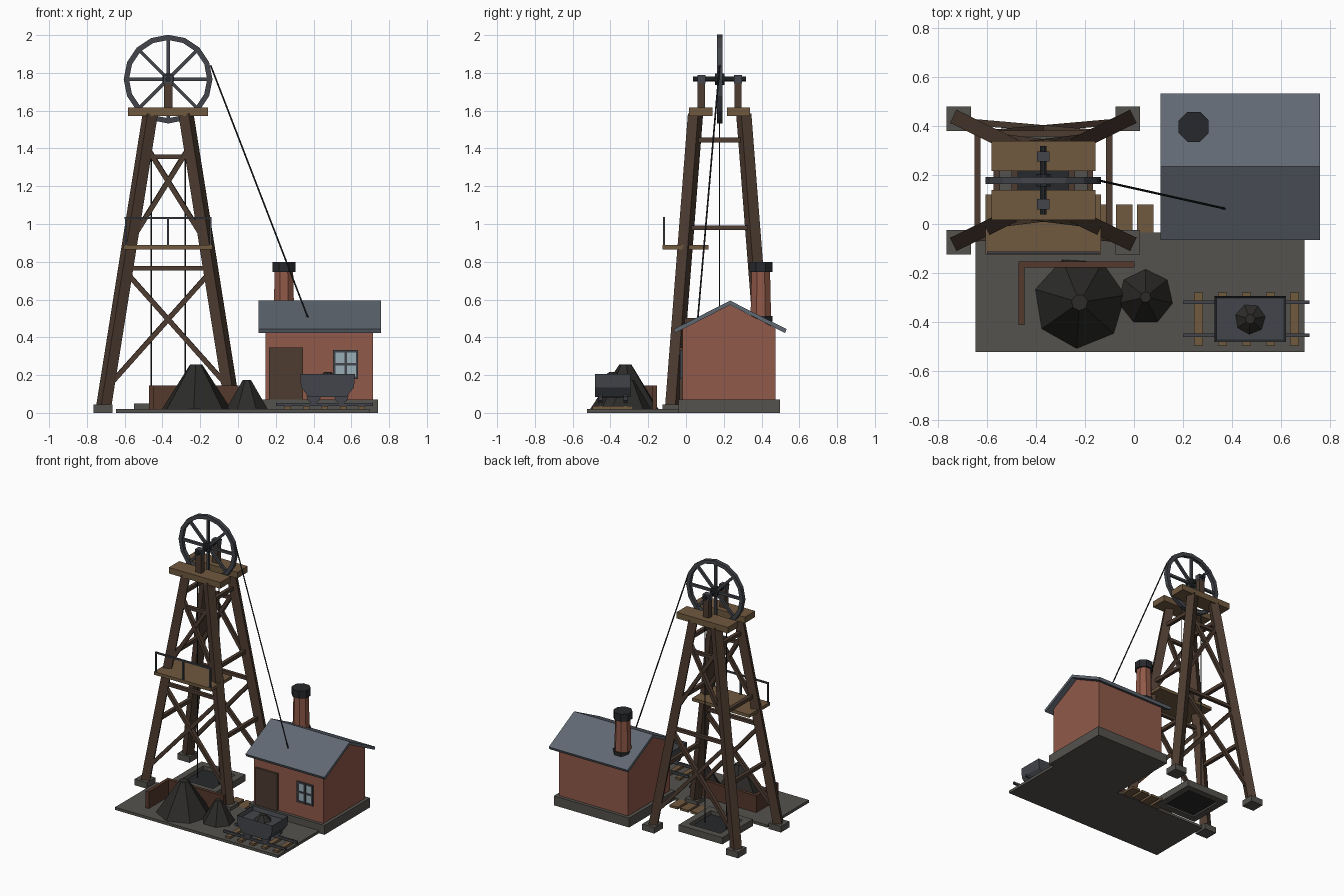
import bpy, bmesh, math
from mathutils import Vector, Matrix

if "Cube" in bpy.data.objects:
    bpy.data.objects.remove(bpy.data.objects["Cube"])


def mat(name, rgb):
    m = bpy.data.materials.new(name)
    m.diffuse_color = (*rgb, 1)
    m.use_nodes = True
    m.node_tree.nodes["Principled BSDF"].inputs["Base Color"].default_value = m.diffuse_color
    return m


TIMBER = mat("dark_timber", (0.075, 0.045, 0.03))
PLANK = mat("plank", (0.16, 0.10, 0.05))
RUST = mat("board", (0.09, 0.04, 0.025))
IRON = mat("iron", (0.055, 0.06, 0.07))
BLACK = mat("black_iron", (0.02, 0.022, 0.025))
STONE = mat("stone", (0.09, 0.085, 0.075))
BRICK = mat("brick", (0.28, 0.10, 0.065))
SLATE = mat("slate", (0.12, 0.14, 0.17))
COAL = mat("coal", (0.025, 0.024, 0.022))
GLASS = mat("glass", (0.32, 0.42, 0.47))


def finish(name, bm, material):
    bmesh.ops.recalc_face_normals(bm, faces=bm.faces)
    me = bpy.data.meshes.new(name)
    bm.to_mesh(me)
    bm.free()
    me.materials.append(material)
    ob = bpy.data.objects.new(name, me)
    bpy.context.collection.objects.link(ob)
    return ob


def box(name, x0, x1, y0, y1, z0, z1, material):
    bm = bmesh.new()
    m = Matrix.Translation(((x0 + x1) / 2, (y0 + y1) / 2, (z0 + z1) / 2))
    bmesh.ops.create_cube(bm, size=1, matrix=m @ Matrix.Diagonal((x1 - x0, y1 - y0, z1 - z0, 1)))
    return finish(name, bm, material)


def beam(name, a, b, w, material, sides=4, r2=None):
    """Bar from a to b; four sides gives a square timber of width w, otherwise w is the diameter."""
    a, b = Vector(a), Vector(b)
    d = b - a
    k = 1 / math.cos(math.pi / 4) if sides == 4 else 1
    r = w / 2 * k
    bm = bmesh.new()
    m = Matrix.Translation((a + b) / 2) @ d.to_track_quat('Z', 'Y').to_matrix().to_4x4()
    bmesh.ops.create_cone(bm, cap_ends=True, segments=sides, radius1=r, radius2=r if r2 is None else r2,
                          depth=d.length, matrix=m @ Matrix.Rotation(math.pi / sides, 4, 'Z'))
    return finish(name, bm, material)


def prism(name, pts, axis, lo, hi, material):
    """Extrude a 2D profile along x (profile y,z) or y (profile x,z)."""
    bm = bmesh.new()
    vs = [bm.verts.new((lo, p, q) if axis == 'x' else (p, lo, q)) for p, q in pts]
    f = bm.faces.new(vs)
    ext = bmesh.ops.extrude_face_region(bm, geom=[f])
    move = Vector((hi - lo, 0, 0) if axis == 'x' else (0, hi - lo, 0))
    bmesh.ops.translate(bm, vec=move, verts=[v for v in ext['geom'] if isinstance(v, bmesh.types.BMVert)])
    return finish(name, bm, material)


def heap(name, x, y, z0, z1, r, rt, turn):
    bm = bmesh.new()
    m = Matrix.Translation((x, y, (z0 + z1) / 2)) @ Matrix.Rotation(math.radians(turn), 4, 'Z')
    bmesh.ops.create_cone(bm, cap_ends=True, segments=7, radius1=r, radius2=rt, depth=z1 - z0, matrix=m)
    return finish(name, bm, COAL)


CX, CY = -0.37, 0.178


def leg(sx, sy, z):
    """Centre of a tower leg at height z."""
    t = (z - 0.04) / 1.54
    return (CX + sx * (0.34 - 0.245 * t), CY + sy * (0.248 - 0.12 * t), z)


# Tower legs, feet
for sx in (-1, 1):
    for sy in (-1, 1):
        beam("tower_leg", leg(sx, sy, 0.03), leg(sx, sy, 1.58), 0.06, TIMBER)
        fx, fy = CX + sx * 0.345, CY + sy * 0.252
        box("leg_footing", fx - 0.05, fx + 0.05, fy - 0.05, fy + 0.05, 0, 0.045, STONE)
    for z in (0.49, 0.98, 1.445):
        beam("side_tie", leg(sx, -1, z), leg(sx, 1, z), 0.026, TIMBER)

# Front and back bracing, head beams, bearing posts
for sy in (-1, 1):
    for z in (0.765, 1.355):
        beam("face_tie", leg(-1, sy, z), leg(1, sy, z), 0.024, TIMBER)
    for lo, hi in ((0.13, 0.75), (0.9, 1.42)):
        for s in (-1, 1):
            beam("cross_brace", leg(-s, sy, lo), leg(s, sy, hi), 0.026, TIMBER)
    y = CY + sy * 0.1
    box("head_beam", CX - 0.212, CX + 0.212, y - 0.061, y + 0.061, 1.572, 1.617, PLANK)
    y = CY + sy * 0.097
    box("bearing_post", CX - 0.023, CX + 0.023, y - 0.019, y + 0.019, 1.61, 1.75, TIMBER)
    box("bearing_block", CX - 0.025, CX + 0.025, y - 0.021, y + 0.021, 1.745, 1.788, IRON)

# Winding wheel
WZ = 1.767
beam("wheel_axle", (CX, CY - 0.14, WZ), (CX, CY + 0.14, WZ), 0.03, BLACK, 8)
beam("wheel_hub", (CX, CY - 0.025, WZ), (CX, CY + 0.025, WZ), 0.065, BLACK, 8)
bm = bmesh.new()
rings = []
for i in range(16):
    a = i * math.tau / 16
    rings.append([bm.verts.new((CX + r * math.cos(a), CY + dy, WZ + r * math.sin(a)))
                  for r, dy in ((0.235, -0.014), (0.235, 0.014), (0.207, 0.014), (0.207, -0.014))])
for i in range(16):
    p, q = rings[i], rings[(i + 1) % 16]
    for j in range(4):
        k = (j + 1) % 4
        bm.faces.new((p[j], q[j], q[k], p[k]))
finish("wheel_rim", bm, IRON)
for i in range(4):
    a = i * math.pi / 4
    d = Vector((math.cos(a), 0, math.sin(a))) * 0.215
    c = Vector((CX, CY, WZ))
    beam("wheel_spokes", c - d, c + d, 0.018, IRON)

# Ropes
beam("winding_rope", (-0.145, CY, 1.84), (0.37, 0.063, 0.505), 0.009, BLACK, 6)
for s in (-1, 1):
    beam("shaft_rope", (CX + s * 0.09, CY, 0.02), (CX + s * 0.09, CY, 1.59), 0.007, BLACK, 6)

# Gallery with railing
box("gallery_floor", -0.605, -0.135, -0.125, 0.12, 0.866, 0.889, PLANK)
for x in (-0.594, CX, -0.146):
    beam("gallery_post", (x, -0.117, 0.88), (x, -0.117, 1.035), 0.011, IRON)
beam("gallery_rail", (-0.6, -0.117, 1.031), (-0.14, -0.117, 1.031), 0.011, IRON)

# Shaft collar
for s in (-1, 1):
    box("collar_side", CX + s * 0.155 - 0.025, CX + s * 0.155 + 0.025, CY - 0.18, CY + 0.18, 0, 0.05, STONE)
    y = CY + s * 0.155
    box("collar_end", CX - 0.13, CX + 0.13, y - 0.025, y + 0.025, 0, 0.05, STONE)
box("shaft_mouth", CX - 0.13, CX + 0.13, CY - 0.13, CY + 0.13, 0.012, 0.022, BLACK)

# Yard and walkway
box("yard_slab", -0.647, 0.695, -0.523, -0.034, 0, 0.02, STONE)
for i in range(4):
    x = 0.046 - i * 0.086
    box("walkway_plank", x - 0.034, x + 0.034, -0.034, 0.08, 0.003, 0.02, PLANK)

# Engine house
HY = 0.23
box("house_base", 0.12, 0.74, -0.04, 0.498, 0, 0.07, STONE)
prism("house_walls", [(-0.018, 0.07), (0.474, 0.07), (0.474, 0.448), (HY, 0.573), (-0.018, 0.448)],
      'x', 0.146, 0.716, BRICK)
prism("house_roof", [(-0.066, 0.443), (HY + 0.004, 0.594), (0.533, 0.443), (0.524, 0.423),
                     (HY + 0.004, 0.572), (-0.057, 0.423)], 'x', 0.108, 0.758, SLATE)
box("door", 0.165, 0.345, -0.034, -0.01, 0.07, 0.345, TIMBER)
box("window_glass", 0.51, 0.63, -0.025, -0.01, 0.185, 0.328, GLASS)
for x in (0.51, 0.57, 0.63):
    box("window_upright", x - 0.006, x + 0.006, -0.032, -0.01, 0.18, 0.333, IRON)
for z in (0.186, 0.257, 0.327):
    box("window_bar", 0.505, 0.635, -0.031, -0.01, z - 0.006, z + 0.006, IRON)

# Chimney
KX, KY = 0.243, 0.396
beam("chimney_flashing", (KX, KY, 0.485), (KX, KY, 0.512), 0.134, BLACK, 8)
beam("chimney_stack", (KX, KY, 0.42), (KX, KY, 0.75), 0.122, BRICK, 8, 0.053)
beam("chimney_cap", (KX, KY, 0.745), (KX, KY, 0.8), 0.132, BLACK, 8)

# Coal bay
heap("coal_heap_large", -0.222, -0.32, 0.02, 0.255, 0.188, 0.034, 22)
heap("coal_heap_small", 0.047, -0.298, 0.02, 0.175, 0.113, 0.022, 0)
box("bay_back_wall", -0.472, 0.003, -0.177, -0.153, 0.02, 0.145, RUST)
box("bay_side_wall", -0.472, -0.447, -0.412, -0.177, 0.02, 0.145, RUST)

# Track
for i in range(5):
    x = 0.263 + i * 0.098
    box("sleeper", x - 0.018, x + 0.018, -0.495, -0.28, 0.02, 0.036, PLANK)
for y in (-0.32, -0.453):
    box("track_rail", 0.2, 0.715, y - 0.007, y + 0.007, 0.036, 0.053, IRON)

# Coal cart
TX, TY = 0.474, -0.388
tub = prism("cart_tub", [(TX - 0.146, 0.205), (TX - 0.14, 0.135), (TX - 0.1, 0.085),
                         (TX + 0.1, 0.085), (TX + 0.14, 0.135), (TX + 0.146, 0.205)],
            'y', TY - 0.094, TY + 0.094, IRON)
bm = bmesh.new()
bm.from_mesh(tub.data)
top = max(bm.faces, key=lambda f: f.calc_center_median().z)
bmesh.ops.inset_individual(bm, faces=[top], thickness=0.011)
bmesh.ops.translate(bm, vec=(0, 0, -0.03), verts=top.verts)
bm.to_mesh(tub.data)
bm.free()
heap("cart_coal", TX, TY, 0.15, 0.216, 0.088, 0.02, 22)
for dx in (-0.073, 0.073):
    beam("cart_axle", (TX + dx, TY - 0.07, 0.088), (TX + dx, TY + 0.07, 0.088), 0.016, BLACK, 8)
    for y in (-0.32, -0.453):
        beam("cart_wheel", (TX + dx, y - 0.011, 0.088), (TX + dx, y + 0.011, 0.088), 0.076, IRON, 10)
